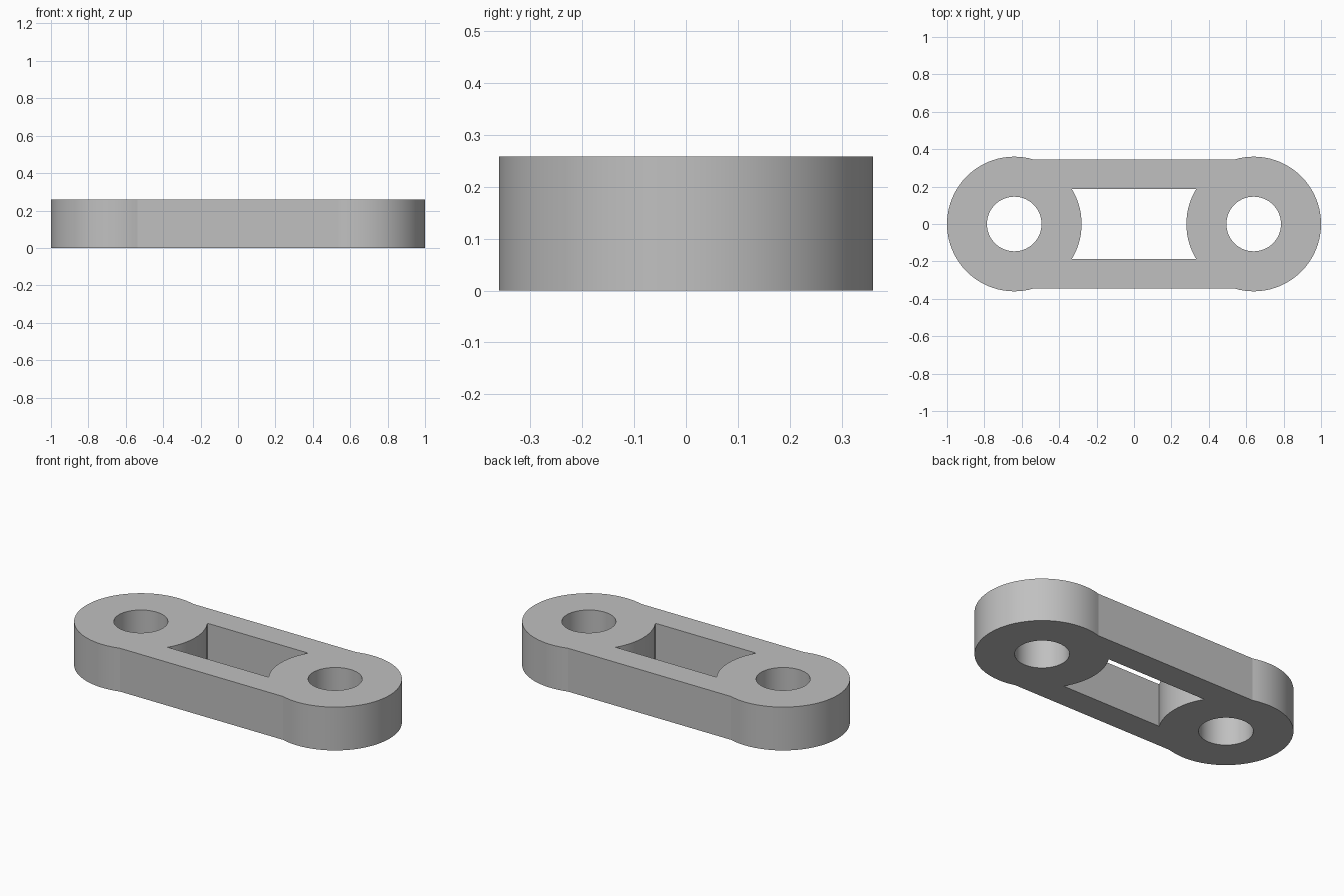
import bpy
import bmesh
from math import asin, cos, sin, pi, radians
from mathutils import Vector

cube = bpy.data.objects.get("Cube")
if cube:
    bpy.data.objects.remove(cube, do_unlink=True)

HEIGHT = 0.258
CENTRE = 0.64      # distance of each eye from the middle
EYE = 0.36         # outer radius of the eyes
HOLE = 0.146       # pin hole radius
BAR_OUT, BAR_IN = 0.345, 0.187   # outer and inner sides of the bars


def arc(cx, radius, start, end, steps):
    """Points along an arc, both ends included."""
    angles = [start + (end - start) * i / steps for i in range(steps + 1)]
    return [Vector((cx + radius * cos(a), radius * sin(a), 0)) for a in angles]


def with_opposite(points):
    """Close an outline by adding its half-turn copy."""
    return points + [Vector((-p.x, -p.y, 0)) for p in points]


# Outlines: outer edge, window between the eyes, two pin holes
outer_angle = pi - asin(BAR_OUT / EYE)
inner_angle = asin(BAR_IN / EYE)
outlines = [
    with_opposite(arc(CENTRE, EYE, -outer_angle, outer_angle, 48)),
    with_opposite(arc(CENTRE, EYE, pi + inner_angle, pi - inner_angle, 14)),
]
for side in (-1, 1):
    outlines.append(arc(side * CENTRE, HOLE, 0, 2 * pi, 64)[:-1])

# Fill the flat profile and raise it to full thickness
bm = bmesh.new()
edges = []
for outline in outlines:
    verts = [bm.verts.new(p) for p in outline]
    edges += [bm.edges.new((verts[i - 1], verts[i])) for i in range(len(verts))]
bmesh.ops.triangle_fill(bm, edges=edges, use_beauty=True, normal=(0, 0, 1))
raised = bmesh.ops.extrude_face_region(bm, geom=bm.faces[:], use_keep_orig=True)
top = [g for g in raised["geom"] if isinstance(g, bmesh.types.BMVert)]
bmesh.ops.translate(bm, verts=top, vec=(0, 0, HEIGHT))
bmesh.ops.recalc_face_normals(bm, faces=bm.faces[:])

mesh = bpy.data.meshes.new("link_plate")
bm.to_mesh(mesh)
bm.free()
link = bpy.data.objects.new("link_plate", mesh)
bpy.context.collection.objects.link(link)

# Plain grey metal
grey = bpy.data.materials.new("grey_metal")
grey.use_nodes = True
colour = (0.53, 0.53, 0.53, 1)
grey.diffuse_color = colour
grey.node_tree.nodes["Principled BSDF"].inputs["Base Color"].default_value = colour
mesh.materials.append(grey)

# Smooth round walls, with crisp rims and bar joints
bpy.ops.object.select_all(action="DESELECT")
link.select_set(True)
bpy.context.view_layer.objects.active = link
bpy.ops.object.shade_smooth_by_angle(angle=radians(12))
